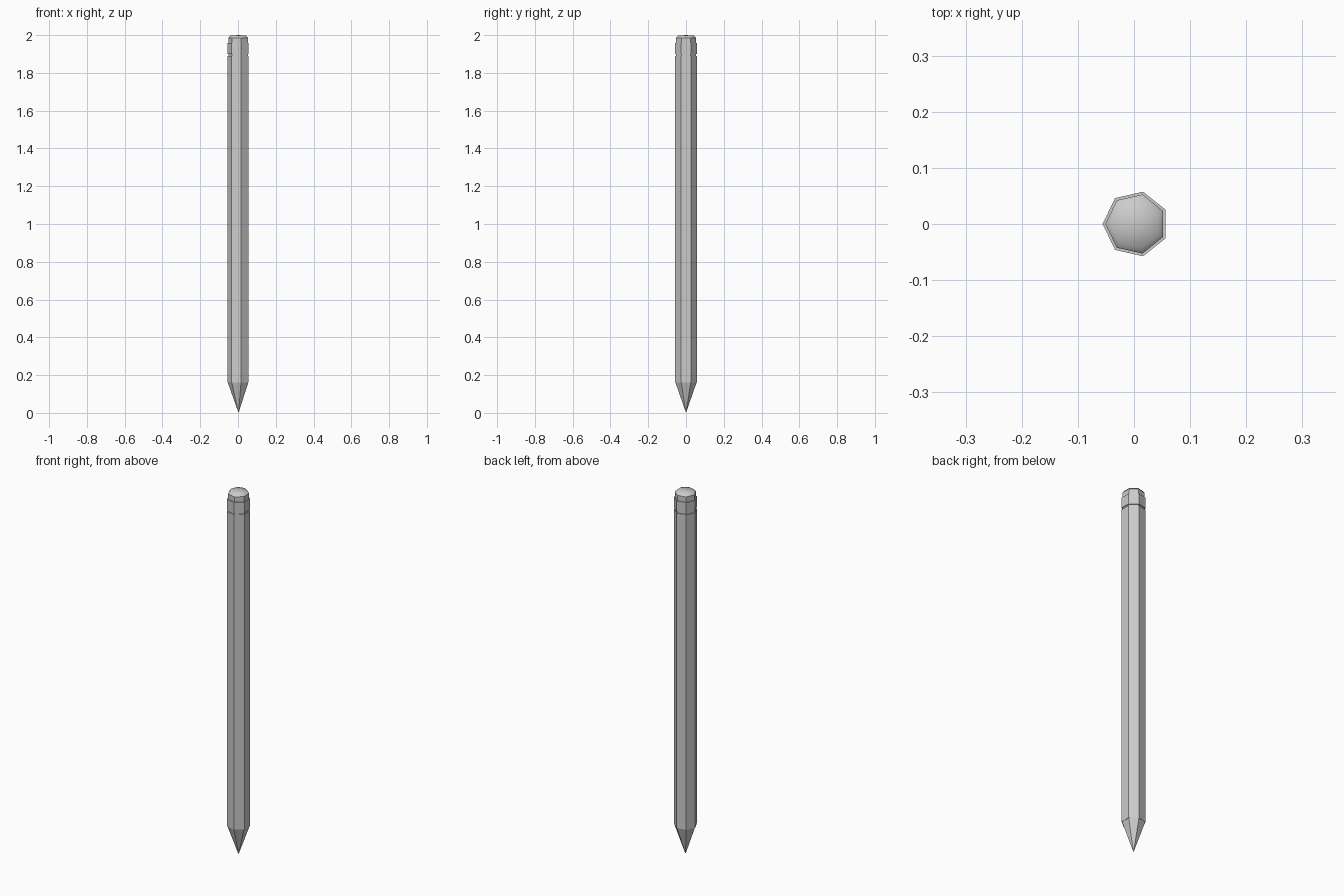
import bpy, bmesh, math

if "Cube" in bpy.data.objects:
    bpy.data.objects.remove(bpy.data.objects["Cube"])

SIDES = 7
R = 0.059
CX = 0.003  # centres the seven-sided outline on x = 0


def lathe(name, profile, smooth_above=None):
    """Stack seven-sided rings from (radius, z) pairs; radius 0 makes a point."""
    bm = bmesh.new()
    rings = []
    for r, z in profile:
        if r == 0:
            rings.append([bm.verts.new((CX, 0, z))] * SIDES)
        else:
            angles = [math.pi + i * math.tau / SIDES for i in range(SIDES)]
            rings.append([bm.verts.new((CX + r * math.cos(a), r * math.sin(a), z)) for a in angles])
    for lo, hi in zip(rings, rings[1:]):
        for i in range(SIDES):
            j = (i + 1) % SIDES
            corners = list(dict.fromkeys((lo[i], lo[j], hi[j], hi[i])))
            face = bm.faces.new(corners)
            face.smooth = smooth_above is not None and min(v.co.z for v in corners) >= smooth_above
    if profile[0][0]:
        bm.faces.new(rings[0][::-1])
    if profile[-1][0]:
        bm.faces.new(rings[-1])
    bmesh.ops.recalc_face_normals(bm, faces=bm.faces)
    mesh = bpy.data.meshes.new(name)
    bm.to_mesh(mesh)
    bm.free()
    obj = bpy.data.objects.new(name, mesh)
    bpy.context.collection.objects.link(obj)
    return obj


# Sharpened point
lathe("sharpened_tip", [(0, 0), (R - 0.002, 0.16)])

# Long shaft
lathe("shaft", [(R, 0.16), (R, 1.89)])

# Narrow groove and the band holding the eraser
lathe("groove", [(R - 0.005, 1.89), (R - 0.005, 1.90)])
lathe("ferrule", [(R, 1.90), (R, 1.957)])

# Eraser with a softly domed top
lathe("eraser", [(0.054, 1.957), (0.054, 1.986), (0.044, 1.997), (0, 2.0)], smooth_above=1.98)
